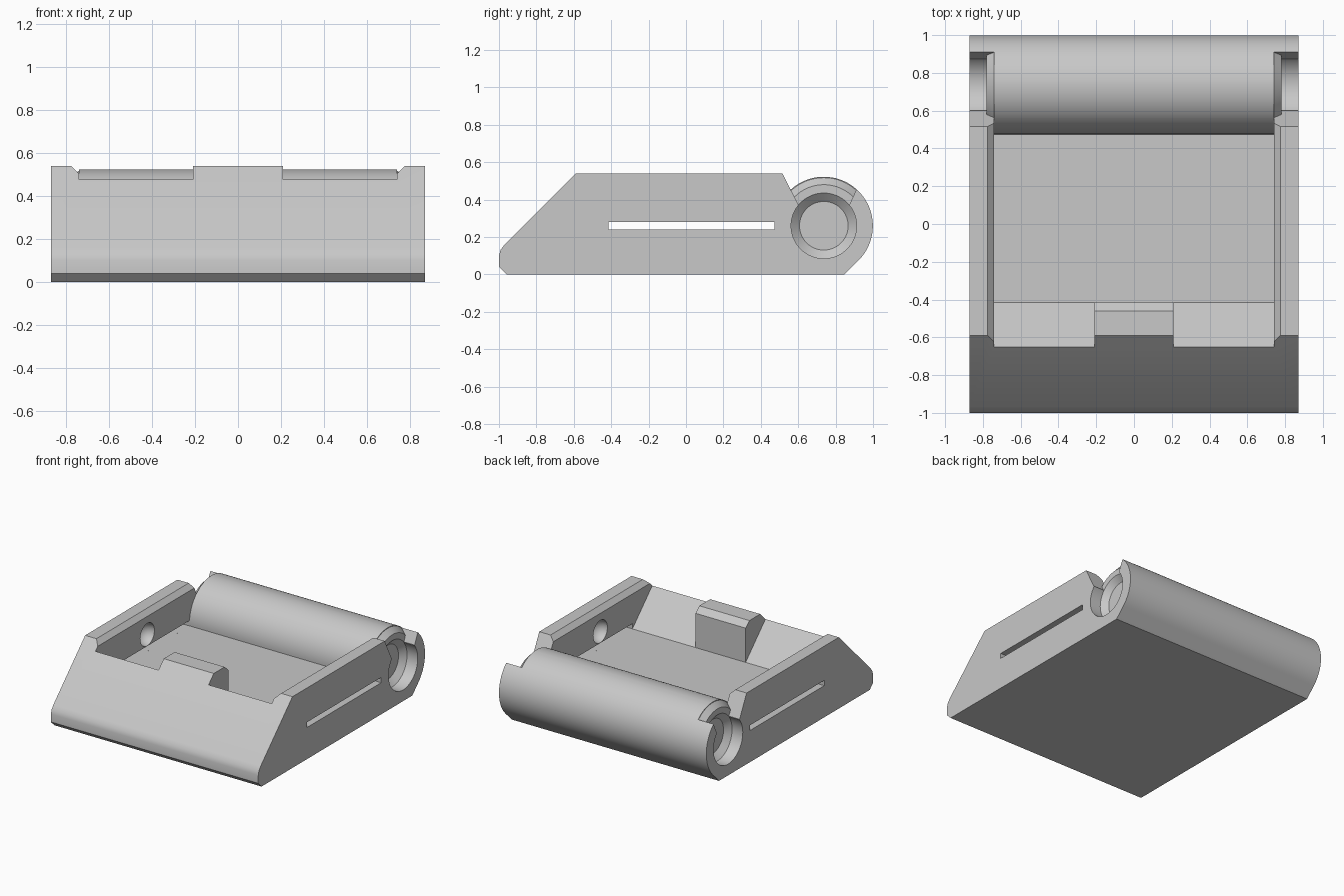
import bpy, bmesh, math
from mathutils import Vector

if "Cube" in bpy.data.objects:
    bpy.data.objects.remove(bpy.data.objects["Cube"])

HALF_W = 0.87          # outer half width
WALL = 0.74            # inner face of the side walls
FLOOR = 0.24           # tray floor height
CY, CZ, R = 0.737, 0.26, 0.262   # barrel axis and radius

grey = bpy.data.materials.new("light_grey")
grey.diffuse_color = (0.58, 0.58, 0.58, 1)
grey.use_nodes = True
grey.node_tree.nodes["Principled BSDF"].inputs["Base Color"].default_value = grey.diffuse_color


def make_object(name, bm):
    bmesh.ops.recalc_face_normals(bm, faces=bm.faces[:])
    mesh = bpy.data.meshes.new(name)
    bm.to_mesh(mesh)
    bm.free()
    mesh.materials.append(grey)
    obj = bpy.data.objects.new(name, mesh)
    bpy.context.collection.objects.link(obj)
    return obj


def prism(name, profile, a, b, axis="x"):
    """Extrude a (y, z) profile along x, or an (x, z) profile along y."""
    bm = bmesh.new()

    def place(p, t):
        return (t, p[0], p[1]) if axis == "x" else (p[0], t, p[1])
    lo = [bm.verts.new(place(p, a)) for p in profile]
    hi = [bm.verts.new(place(p, b)) for p in profile]
    bm.faces.new(lo)
    bm.faces.new(hi)
    n = len(profile)
    for i in range(n):
        j = (i + 1) % n
        bm.faces.new((lo[i], lo[j], hi[j], hi[i]))
    return make_object(name, bm)


def lathe(name, rings, side, steps=64):
    """Closed solid of (x, radius) rings around the barrel axis."""
    bm = bmesh.new()
    loops = []
    for x, r in rings:
        loops.append([bm.verts.new((side * x,
                                    CY + r * math.cos(2 * math.pi * k / steps),
                                    CZ + r * math.sin(2 * math.pi * k / steps)))
                      for k in range(steps)])
    for p, q in zip(loops, loops[1:]):
        for k in range(steps):
            m = (k + 1) % steps
            bm.faces.new((p[k], p[m], q[m], q[k]))
    bm.faces.new(loops[0])
    bm.faces.new(loops[-1])
    return make_object(name, bm)


def arc(start, end, n):
    angles = [math.radians(start + (end - start) * i / n) for i in range(n + 1)]
    return [(CY + R * math.cos(t), CZ + R * math.sin(t)) for t in angles]


def combine(target, tool, operation="DIFFERENCE"):
    mod = target.modifiers.new("combine", "BOOLEAN")
    mod.operation = operation
    mod.solver = "EXACT"
    mod.object = tool
    bpy.context.view_layer.objects.active = target
    bpy.ops.object.modifier_apply(modifier=mod.name)
    bpy.data.objects.remove(tool, do_unlink=True)


# Main body: sloped front, flat top, round barrel at the back
body = prism("tray_body",
             [(-0.96, 0), (-1, 0.04), (-1, 0.10), (-0.992, 0.13), (-0.97, 0.16),
              (-0.59, 0.54), (0.60, 0.54)] + arc(80, -45, 32) + [(0.847, 0)],
             -HALF_W, HALF_W)

# Tray cavity, following the barrel at the back and the tab at the front
barrel_side = arc(184.4, 80, 28)
combine(body, prism("cavity",
                    [(-0.415, FLOOR)] + barrel_side +
                    [(barrel_side[-1][0], 0.8), (-0.46, 0.8), (-0.46, 0.54), (-0.415, 0.5)],
                    -WALL, WALL))

for side in (-1, 1):
    # Sloped inner front beside the central tab
    combine(body, prism("front_notch",
                        [(-0.415, FLOOR), (-0.755, 0.58), (-0.755, 0.8),
                         (-0.35, 0.8), (-0.35, 0.3)], side * 0.21, side * WALL))
    # Chamfer on the inner top edge of the wall
    combine(body, prism("wall_chamfer",
                        [(side * 0.735, 0.50), (side * 0.80, 0.565), (side * 0.735, 0.565)],
                        -0.9, 0.55, "y"))
    # Long slot at floor level
    combine(body, prism("side_slot",
                        [(-0.415, FLOOR), (0.474, FLOOR), (0.474, 0.28), (-0.415, 0.28)],
                        side * 0.70, side * 0.9))
    # V-shaped opening above the barrel socket
    combine(body, prism("socket_opening",
                        [(0.60, 0.373), (0.476, 0.62), (0.988, 0.62), (0.874, 0.373)],
                        side * WALL, side * 0.9))
    # Chamfered barrel end
    combine(body, lathe("barrel_end", [(0.70, 0.2), (0.738, 0.259), (0.78, 0.22)], side),
            "UNION")
    # Blind socket with a conical bottom
    combine(body, lathe("socket", [(0.74, 0.13), (0.78, 0.175), (0.9, 0.175)], side))
    # Round dimple in the inner wall
    bm = bmesh.new()
    bmesh.ops.create_uvsphere(bm, u_segments=32, v_segments=16, radius=0.085)
    bmesh.ops.translate(bm, verts=bm.verts[:], vec=Vector((side * WALL, -0.03, 0.367)))
    combine(body, make_object("dimple", bm))

# Smooth the round parts, keep the edges sharp
bpy.ops.object.select_all(action="DESELECT")
body.select_set(True)
bpy.context.view_layer.objects.active = body
bpy.ops.object.shade_smooth_by_angle(angle=math.radians(25))
